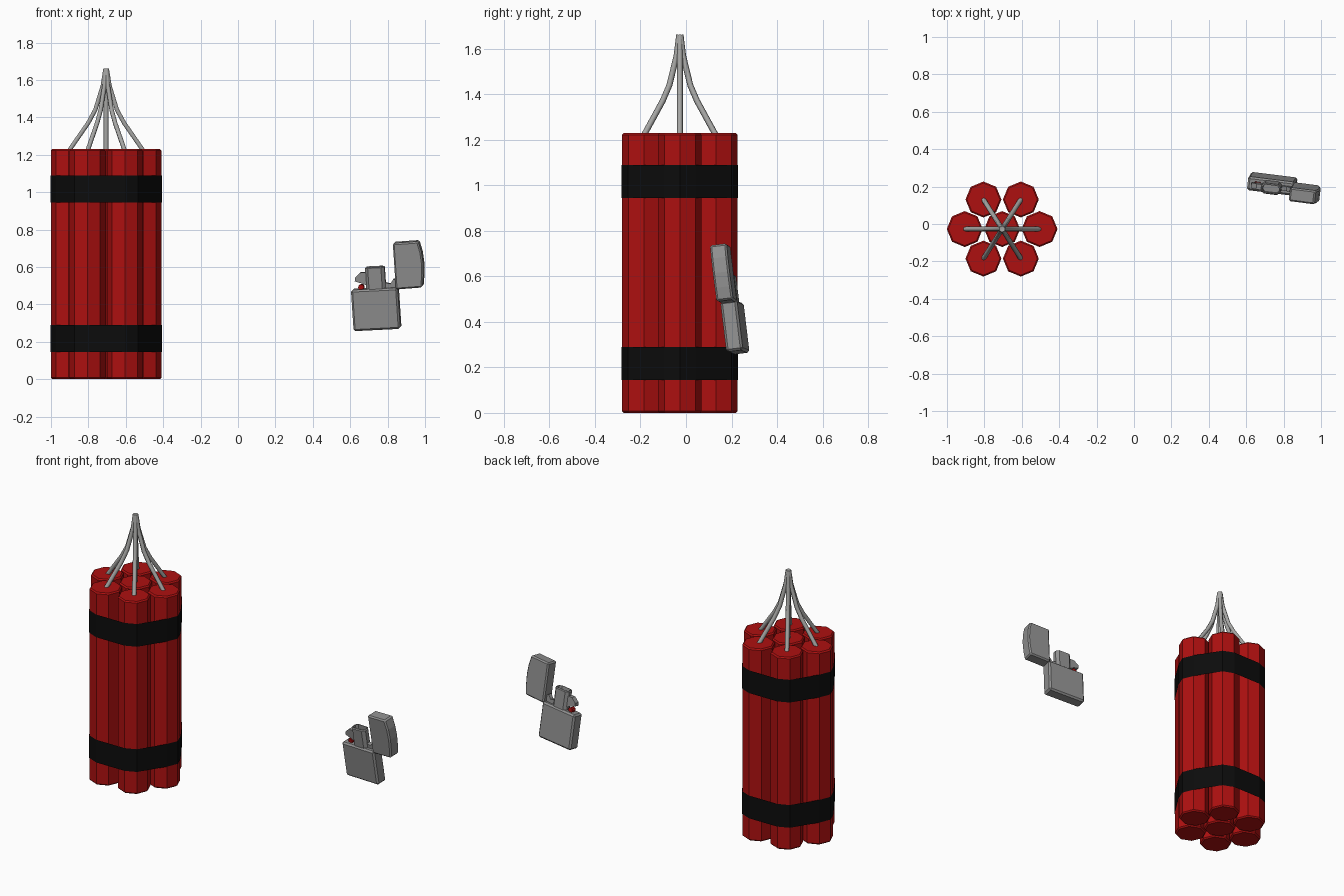
import bpy, bmesh, math
from mathutils import Vector, Matrix
from mathutils.geometry import convex_hull_2d

if "Cube" in bpy.data.objects:
    bpy.data.objects.remove(bpy.data.objects["Cube"])


def material(name, rgb):
    m = bpy.data.materials.new(name)
    m.diffuse_color = (*rgb, 1)
    m.use_nodes = True
    m.node_tree.nodes["Principled BSDF"].inputs["Base Color"].default_value = m.diffuse_color
    return m


RED = material("red paper", (0.42, 0.005, 0.005))
BLACK = material("black tape", (0.0035, 0.0035, 0.0035))
FUSE = material("fuse grey", (0.38, 0.38, 0.37))
METAL = material("metal grey", (0.28, 0.28, 0.28))


def add_object(name, bm, mat, matrix=None):
    bmesh.ops.recalc_face_normals(bm, faces=bm.faces)
    me = bpy.data.meshes.new(name)
    bm.to_mesh(me)
    bm.free()
    me.materials.append(mat)
    ob = bpy.data.objects.new(name, me)
    if matrix:
        ob.matrix_world = matrix
    bpy.context.collection.objects.link(ob)
    return ob


def prism(points, vec, bevel=0.0):
    """Closed 3D profile pushed along a vector, with optional chamfers."""
    bm = bmesh.new()
    face = bm.faces.new([bm.verts.new(p) for p in points])
    new = bmesh.ops.extrude_face_region(bm, geom=[face], use_keep_orig=True)["geom"]
    bmesh.ops.translate(bm, vec=vec, verts=[v for v in new if isinstance(v, bmesh.types.BMVert)])
    bmesh.ops.recalc_face_normals(bm, faces=bm.faces)
    if bevel:
        edges = [e for e in bm.edges if e.calc_face_angle(0) > 0.6]
        bmesh.ops.bevel(bm, geom=edges, offset=bevel, segments=1, affect='EDGES')
    return bm


def octagon(cx, cy, r):
    return [(cx + r * math.cos(i * math.pi / 4), cy + r * math.sin(i * math.pi / 4)) for i in range(8)]


# ---- bundle of seven sticks ----
CX, CY, R, TOP = -0.705, -0.027, 0.096, 1.23
centres = [(0, 0)] + [(sx * 0.1, sy * 0.158) for sx in (-1, 1) for sy in (-1, 1)] + [(-0.2, 0), (0.2, 0)]

for i, (x, y) in enumerate(centres):
    bm = bmesh.new()
    rings = []
    for r, z in ((R - 0.008, 0), (R, 0.008), (R, TOP - 0.008), (R - 0.008, TOP)):
        rings.append([bm.verts.new((px, py, z)) for px, py in octagon(CX + x, CY + y, r)])
    for a, b in zip(rings, rings[1:]):
        for k in range(8):
            bm.faces.new((a[k], a[(k + 1) % 8], b[(k + 1) % 8], b[k]))
    bm.faces.new(rings[0])
    bm.faces.new(rings[-1])
    add_object(f"stick_{i}", bm, RED)

# ---- tape bands wrapped tightly round the bundle ----
pts = [p for x, y in centres for p in octagon(CX + x, CY + y, R + 0.002)]
hull = [pts[i] for i in convex_hull_2d([Vector(p) for p in pts])]
for name, z0, z1 in (("lower_band", 0.145, 0.29), ("upper_band", 0.945, 1.09)):
    bm = bmesh.new()
    lo, hi = [[bm.verts.new((x, y, z)) for x, y in hull] for z in (z0, z1)]
    for k in range(len(hull)):
        n = (k + 1) % len(hull)
        bm.faces.new((lo[k], lo[n], hi[n], hi[k]))
    add_object(name, bm, BLACK)

# ---- fuses gathering to one point ----
for i, (x, y) in enumerate(centres):
    cu = bpy.data.curves.new(f"fuse_{i}", 'CURVE')
    cu.dimensions = '3D'
    cu.bevel_depth = 0.013
    cu.bevel_resolution = 1
    cu.use_fill_caps = True
    path = ((1.0, TOP - 0.01), (0.48, 1.37), (0.29, 1.44), (0.09, 1.57), (0.02, 1.66))
    sp = cu.splines.new('POLY')
    sp.points.add(len(path) - 1)
    for p, (f, z) in zip(sp.points, path):
        p.co = (CX + x * f, CY + y * f, z, 1)
    cu.materials.append(FUSE)
    bpy.context.collection.objects.link(bpy.data.objects.new(f"fuse_{i}", cu))

# ---- tilted lighter, built in its own frame (x width, y depth, z height) ----
ez = Vector((-0.065, -0.12, 0.99)).normalized()
ey = ez.cross(Vector((0.99, -0.125, 0.06))).normalized()
ex = ey.cross(ez)
POSE = Matrix.Translation((0.739, 0.215, 0.3765)) @ Matrix((ex, ey, ez)).transposed().to_4x4()


def side_part(name, profile, depth, mat=METAL, bevel=0.0):
    bm = prism([(u, -depth / 2, w) for u, w in profile], (0, depth, 0), bevel)
    return add_object(name, bm, mat, POSE)


side_part("lighter_body", [(-0.126, -0.111), (0.126, -0.111), (0.126, 0.111), (-0.126, 0.111)], 0.074, bevel=0.01)
side_part("lighter_lid", [(0.116, 0.102), (0.259, 0.106), (0.268, 0.165), (0.272, 0.23),
                          (0.267, 0.295), (0.253, 0.355), (0.116, 0.352)], 0.074, bevel=0.008)
side_part("wheel_bracket", [(-0.104, 0.155), (-0.102, 0.175), (-0.072, 0.2), (-0.04, 0.2),
                            (-0.04, 0.13), (-0.07, 0.143)], 0.03)
side_part("hinge_cam", [(0.055, 0.108), (0.058, 0.14), (0.086, 0.132), (0.105, 0.158),
                        (0.118, 0.15), (0.118, 0.108)], 0.025)
side_part("striker", [(-0.072 + x, 0.121 + z) for x, z in octagon(0, 0, 0.016)], 0.03, RED)

# chimney: long octagon with chamfered rim and a recessed top
plan = [(-0.045, -0.012), (-0.028, -0.029), (0.043, -0.029), (0.06, -0.012),
        (0.06, 0.012), (0.043, 0.029), (-0.028, 0.029), (-0.045, 0.012)]
bm = prism([(u, v, 0.105) for u, v in plan], (0, 0, 0.118))
top = max(bm.faces, key=lambda f: f.calc_center_median().z)
for thick, rise in ((0.006, 0.005), (0.003, 0.0), (0.001, -0.03)):
    bmesh.ops.inset_region(bm, faces=[top], thickness=thick)
    bmesh.ops.translate(bm, vec=(0, 0, rise), verts=top.verts)
add_object("chimney", bm, METAL, POSE)
